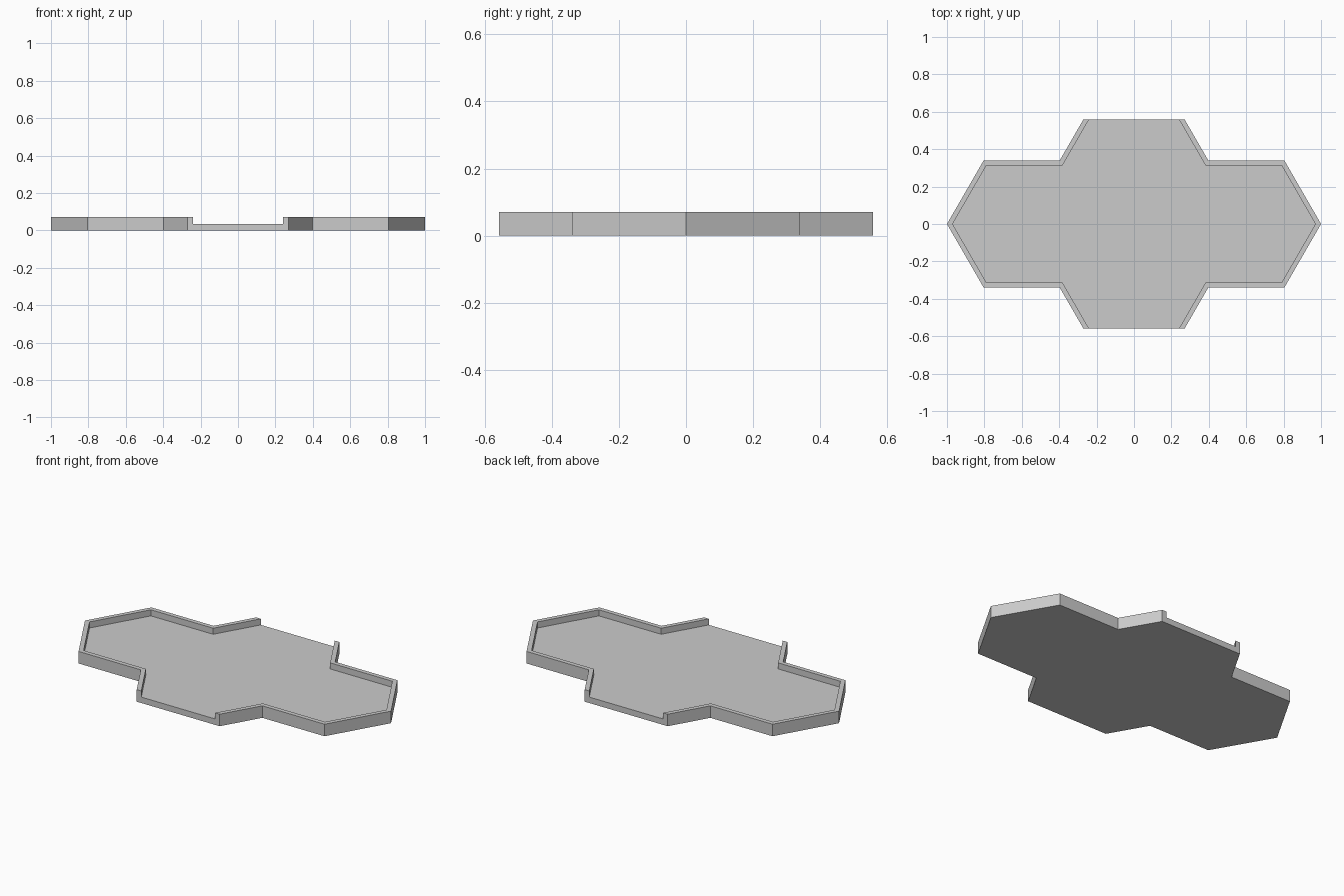
import bpy
import bmesh
import math

if "Cube" in bpy.data.objects:
    bpy.data.objects.remove(bpy.data.objects["Cube"], do_unlink=True)

FLOOR, TOP, THICK = 0.035, 0.071, 0.026
TIP, SIDE_Y, END_Y, NECK_X = 1.0, 0.34, 0.558, 0.397
SLOPE = math.tan(math.radians(60))


def wall_line(inset):
    """Path along one wall, from front to back, offset inwards."""
    shift = inset / math.sin(math.radians(60))
    y = SIDE_Y - inset
    tip = TIP - shift
    neck = NECK_X - shift + inset / SLOPE
    half = [(tip - y / SLOPE, y), (neck, y), (neck - (END_Y - y) / SLOPE, END_Y)]
    return [(x, -v) for x, v in reversed(half)] + [(tip, 0)] + half


grey = bpy.data.materials.new("light grey")
grey.use_nodes = True
colour = (0.6, 0.6, 0.6, 1)
grey.diffuse_color = colour
grey.node_tree.nodes["Principled BSDF"].inputs["Base Color"].default_value = colour

# Flat plan: floor polygon with a wall strip on each side
bm = bmesh.new()
floor_loop, strips = [], []
for side in (1, -1):
    outer, inner = [[bm.verts.new((side * x, y, 0)) for x, y in wall_line(t)]
                    for t in (0, THICK)]
    for i in range(len(outer) - 1):
        quad = [outer[i], outer[i + 1], inner[i + 1], inner[i]]
        strips.append(bm.faces.new(quad if side > 0 else quad[::-1]))
    floor_loop += inner if side > 0 else inner[::-1]
bm.faces.new(floor_loop)


def raise_faces(faces, height):
    """Extrude faces upwards and return the raised faces."""
    new = bmesh.ops.extrude_face_region(bm, geom=faces)["geom"]
    bmesh.ops.translate(bm, vec=(0, 0, height),
                        verts=[v for v in new if isinstance(v, bmesh.types.BMVert)])
    return [f for f in new if isinstance(f, bmesh.types.BMFace)]


# Thick floor, then walls on the two sides, leaving front and back open
plate = raise_faces(bm.faces[:], FLOOR)
raise_faces([f for f in plate if len(f.verts) == 4
             and all(abs(v.co.z - FLOOR) < 0.001 for v in f.verts)], TOP - FLOOR)
bmesh.ops.recalc_face_normals(bm, faces=bm.faces[:])
bmesh.ops.dissolve_limit(bm, angle_limit=math.radians(1),
                         verts=bm.verts[:], edges=bm.edges[:])

mesh = bpy.data.meshes.new("tray")
bm.to_mesh(mesh)
bm.free()
mesh.materials.append(grey)
tray = bpy.data.objects.new("tray", mesh)
bpy.context.collection.objects.link(tray)
